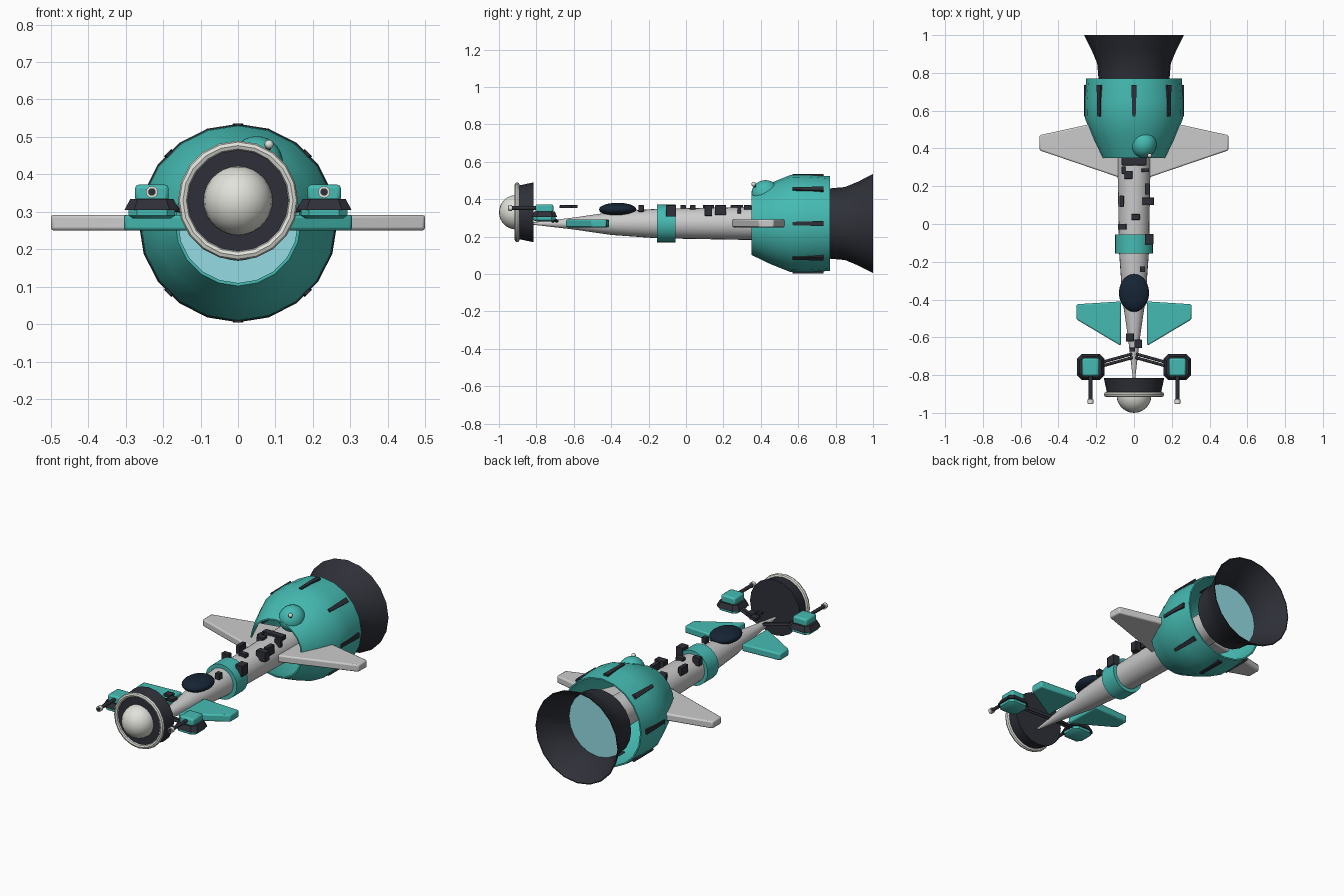
import bpy, bmesh, math
from mathutils import Vector, Matrix

if "Cube" in bpy.data.objects:
    bpy.data.objects.remove(bpy.data.objects["Cube"])


def mat(name, rgb):
    m = bpy.data.materials.new(name)
    m.diffuse_color = (*rgb, 1)
    m.use_nodes = True
    m.node_tree.nodes["Principled BSDF"].inputs["Base Color"].default_value = m.diffuse_color
    return m


TEAL = mat("teal", (0.06, 0.50, 0.45))
DARK = mat("charcoal", (0.028, 0.03, 0.04))
GLASS = mat("canopy_navy", (0.008, 0.018, 0.035))
CREAM = mat("cream", (0.75, 0.76, 0.70))
GLOW = mat("glow", (0.30, 0.72, 0.77))
GREY = mat("hull_grey", (0.55, 0.56, 0.58))
AXIS_Z = 0.27


def finish(name, bm, material, bevel=0, angle=35):
    bmesh.ops.recalc_face_normals(bm, faces=bm.faces)
    me = bpy.data.meshes.new(name)
    bm.to_mesh(me)
    bm.free()
    ob = bpy.data.objects.new(name, me)
    bpy.context.collection.objects.link(ob)
    me.materials.append(material)
    if bevel:
        b = ob.modifiers.new("bevel", "BEVEL")
        b.width, b.segments, b.limit_method = bevel, 2, "ANGLE"
    bpy.ops.object.select_all(action="DESELECT")
    ob.select_set(True)
    bpy.context.view_layer.objects.active = ob
    bpy.ops.object.shade_smooth_by_angle(angle=math.radians(angle))
    return ob


def revolve(name, profile, material, sides=20, cz=AXIS_Z, cap=False, loop=False):
    """Turn (y, radius) pairs around a lengthwise axis."""
    bm = bmesh.new()
    rings = []
    for y, r in profile:
        rings.append([bm.verts.new((r * math.sin(2 * math.pi * i / sides), y,
                                    cz + r * math.cos(2 * math.pi * i / sides)))
                      for i in range(sides)])
    pairs = list(zip(rings, rings[1:])) + ([(rings[-1], rings[0])] if loop else [])
    for a, b in pairs:
        for i in range(sides):
            j = (i + 1) % sides
            bm.faces.new((a[i], a[j], b[j], b[i]))
    if cap:
        bm.faces.new(rings[0])
        bm.faces.new(rings[-1])
    return finish(name, bm, material)


def loft(name, sections, material, bevel=0, angle=35):
    """Skin outlines (lists of points) in order and cap both ends."""
    bm = bmesh.new()
    rings = [[bm.verts.new(p) for p in s] for s in sections]
    n = len(rings[0])
    for a, b in zip(rings, rings[1:]):
        for i in range(n):
            j = (i + 1) % n
            bm.faces.new((a[i], a[j], b[j], b[i]))
    bm.faces.new(rings[0])
    bm.faces.new(rings[-1])
    return finish(name, bm, material, bevel, angle)


def ball(name, centre, scale, material, u=24, v=14):
    bm = bmesh.new()
    bmesh.ops.create_uvsphere(bm, u_segments=u, v_segments=v, radius=1)
    bmesh.ops.scale(bm, vec=scale, verts=bm.verts)
    bmesh.ops.translate(bm, vec=centre, verts=bm.verts)
    return finish(name, bm, material)


def rod(name, a, b, r1, r2, material, sides=12):
    a, b = Vector(a), Vector(b)
    bm = bmesh.new()
    m = Matrix.Translation((a + b) / 2) @ (b - a).to_track_quat("Z", "Y").to_matrix().to_4x4()
    bmesh.ops.create_cone(bm, cap_ends=True, segments=sides, radius1=r1, radius2=r2,
                          depth=(b - a).length, matrix=m)
    return finish(name, bm, material)


def box(name, centre, size, material, bevel=0):
    bm = bmesh.new()
    bmesh.ops.create_cube(bm, size=1)
    bmesh.ops.scale(bm, vec=size, verts=bm.verts)
    bmesh.ops.translate(bm, vec=centre, verts=bm.verts)
    return finish(name, bm, material, bevel)


# Long tapered hull and collar
revolve("fuselage", [(-0.82, 0.006), (-0.6, 0.032), (-0.4, 0.061), (-0.15, 0.079),
                     (0.35, 0.088), (0.78, 0.092)], GREY, 24, cap=True)
revolve("collar", [(-0.155, 0.078), (-0.155, 0.101), (-0.055, 0.101), (-0.055, 0.08)],
        TEAL, 24, loop=True)
ball("canopy", (0, -0.365, 0.345), (0.08, 0.1, 0.036), GLASS)

# Engine shroud, bell nozzle and glowing disc
revolve("engine_shroud", [(0.35, 0.168), (0.45, 0.216), (0.56, 0.26), (0.65, 0.262), (0.77, 0.253),
                          (0.77, 0.245), (0.56, 0.25), (0.35, 0.16)], TEAL, 20, loop=True)
revolve("nozzle", [(0.77, 0.188), (0.85, 0.195), (0.92, 0.224), (1.0, 0.265), (1.0, 0.26),
                   (0.92, 0.219), (0.85, 0.190), (0.77, 0.183)], DARK, 20, loop=True)
revolve("engine_glow", [(0.80, 0.186), (0.805, 0.186)], GLOW, 20, cap=True)

# Eight clamps around the shroud
for k in range(8):
    rot = Matrix.Rotation(k * math.pi / 4, 4, "Y")
    sections = []
    for y, w, r in ((0.57, 0.009, 0.266), (0.735, 0.014, 0.266)):
        sections.append([rot @ Vector(p) + Vector((0, 0, AXIS_Z)) for p in
                         ((-w, y, 0.245), (w, y, 0.245), (w, y, r), (-w, y, r))])
    loft(f"shroud_clamp_{k + 1}", sections, DARK)

# Dome with a small antenna on the shroud
ball("shroud_dome", (0.05, 0.425, 0.43), (0.07, 0.075, 0.072), TEAL)
rod("antenna_stem", (0.07, 0.39, 0.44), (0.083, 0.365, 0.475), 0.006, 0.006, DARK)
ball("antenna_tip", (0.083, 0.362, 0.48), (0.012,) * 3, CREAM, 12, 8)

# Nose shield, rim and dome
revolve("nose_shield", [(-0.905, 0.143), (-0.885, 0.145), (-0.815, 0.16)], DARK, 20, 0.33, cap=True)
revolve("shield_rim", [(-0.903 + 0.013 * math.cos(a * math.pi / 4),
                        0.147 + 0.013 * math.sin(a * math.pi / 4)) for a in range(8)],
        CREAM, 20, 0.33, loop=True)
ball("nose_dome", (0, -0.908, 0.33), (0.092,) * 3, CREAM)

# Side parts, mirrored left and right
rear_wing = [(0.06, 0.24), (0.5, 0.39), (0.5, 0.47), (0.25, 0.525), (0.06, 0.565)]
front_fin = [(0.07, -0.645), (0.305, -0.505), (0.305, -0.425), (0.07, -0.41)]


def pod_outline(s, hx, hy, z):
    c = 0.35 * hx
    pts = [(hx, hy - c), (hx - c, hy), (c - hx, hy), (-hx, hy - c),
           (-hx, c - hy), (c - hx, -hy), (hx - c, -hy), (hx, c - hy)]
    return [(s * 0.23 + x, -0.757 + y, z) for x, y in pts]


for s, side in ((-1, "left"), (1, "right")):
    for name, outline, m in (("rear_wing", rear_wing, GREY), ("front_fin", front_fin, TEAL)):
        loft(f"{side}_{name}", [[(s * x, y, z) for x, y in outline] for z in (0.25, 0.292)],
             m, 0.008)
    # Gun pod: base, dark mid layer, raised top block
    loft(f"{side}_pod_base", [pod_outline(s, 0.05, 0.048, 0.282), pod_outline(s, 0.062, 0.06, 0.29),
                              pod_outline(s, 0.062, 0.06, 0.307)], TEAL)
    loft(f"{side}_pod_middle", [pod_outline(s, 0.073, 0.069, 0.305),
                                pod_outline(s, 0.058, 0.055, 0.334)], DARK)
    box(f"{side}_pod_top", (s * 0.23, -0.757, 0.35), (0.09, 0.095, 0.045), TEAL, 0.01)
    rod(f"{side}_barrel", (s * 0.23, -0.78, 0.353), (s * 0.23, -0.935, 0.353), 0.01, 0.01, DARK)
    rod(f"{side}_muzzle", (s * 0.23, -0.93, 0.353), (s * 0.23, -0.95, 0.353), 0.016, 0.016, CREAM)
    rod(f"{side}_muzzle_bore", (s * 0.23, -0.945, 0.353), (s * 0.23, -0.952, 0.353), 0.01, 0.01, DARK)
    # Twin struts from the nose to the pod
    for k, y in enumerate((-0.685, -0.705)):
        rod(f"{side}_strut_{k + 1}", (0, y, 0.28), (s * 0.18, y - 0.05, 0.31), 0.008, 0.008, DARK)

# Surface equipment boxes along the spine: x, y, width, length
boxes = [(-0.03, 0.26, 0.042, 0.042), (0.07, 0.185, 0.026, 0.06), (0.075, 0.12, 0.06, 0.04),
         (-0.065, 0.12, 0.022, 0.06), (0.008, 0.037, 0.045, 0.03), (-0.063, -0.015, 0.045, 0.03),
         (0.08, -0.08, 0.045, 0.055), (0.045, -0.24, 0.028, 0.03), (-0.022, -0.6, 0.042, 0.042),
         (0.022, -0.635, 0.04, 0.045), (-0.01, -0.665, 0.03, 0.02), (0.06, 0.285, 0.04, 0.02),
         (-0.055, 0.285, 0.02, 0.04), (0, 0.33, 0.13, 0.04)]
for k, (x, y, w, l) in enumerate(boxes):
    low = 0.352 if y < -0.5 else max(0.3, 0.345 - 6 * x * x)
    box(f"spine_box_{k + 1}", (x, y, (low + 0.368) / 2), (w, l, 0.368 - low), DARK, 0.002)
